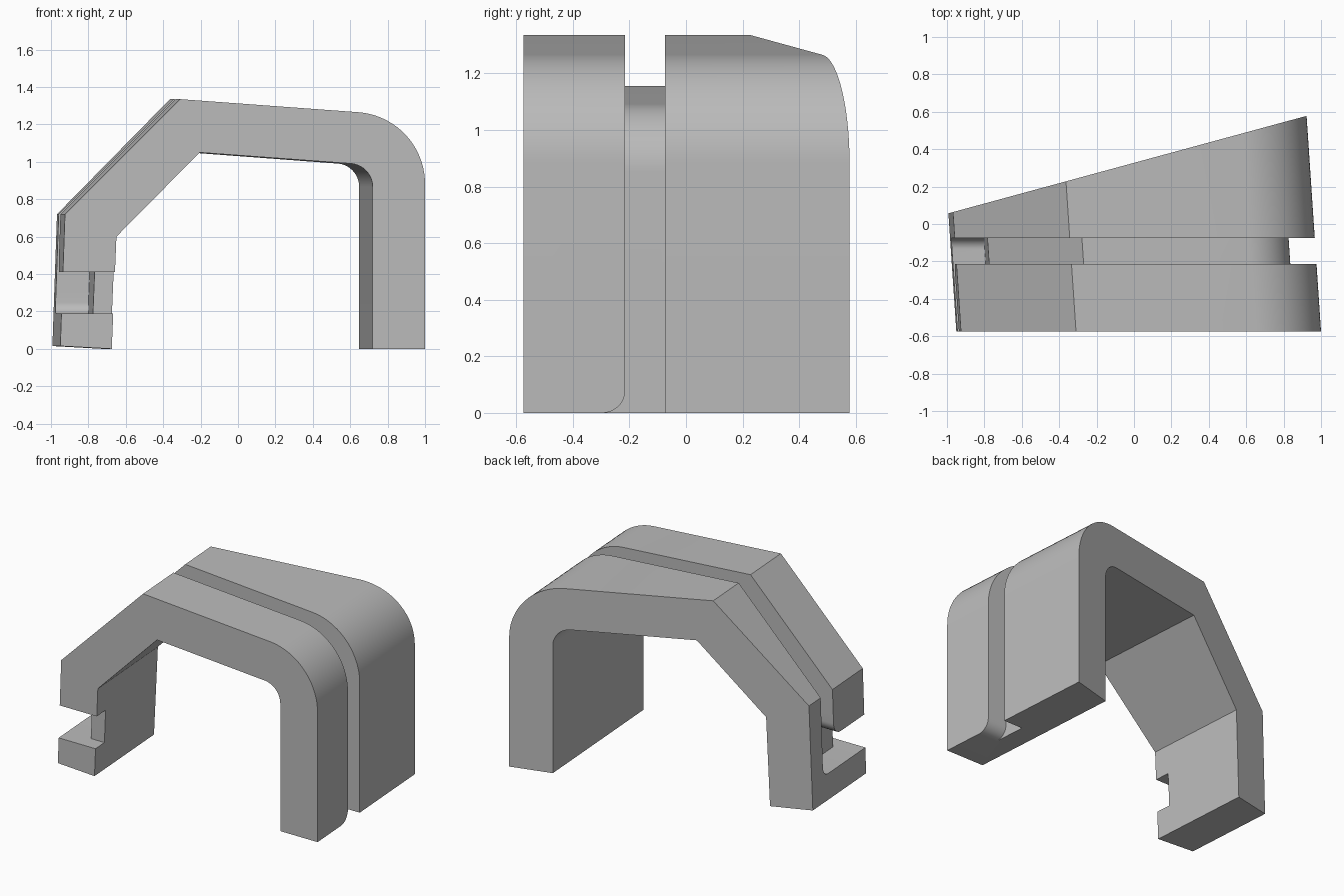
import bpy, bmesh
from math import sin, cos, pi
from mathutils import Vector

if "Cube" in bpy.data.objects:
    bpy.data.objects.remove(bpy.data.objects["Cube"])

FRONT, SKEW = -0.575, -0.067     # front plane, sideways drift per unit of depth
G0, G1 = -0.215, -0.075          # groove side walls

grey = bpy.data.materials.new("plain grey")
grey.use_nodes = True
grey.diffuse_color = (0.5, 0.5, 0.5, 1)
grey.node_tree.nodes["Principled BSDF"].inputs["Base Color"].default_value = (0.5, 0.5, 0.5, 1)


def rounded(a, corner, b, radius, steps=20):
    """Points of an arc that rounds a corner between the lines to a and b."""
    a, c, b = Vector(a), Vector(corner), Vector(b)
    u, v = (a - c).normalized(), (b - c).normalized()
    half = u.angle(v) / 2
    centre = c + (u + v).normalized() * radius / sin(half)
    reach = radius * cos(half) / sin(half)
    p, q = c + u * reach - centre, c + v * reach - centre
    sweep = pi - 2 * half
    return [tuple(centre + (p * sin((1 - t) * sweep) + q * sin(t * sweep)) / sin(sweep))
            for t in (i / steps for i in range(steps + 1))]


def prism(name, loop_a, loop_b):
    """Solid between two matching 3D loops."""
    bm = bmesh.new()
    a = [bm.verts.new(p) for p in loop_a]
    b = [bm.verts.new(p) for p in loop_b]
    bm.faces.new(a)
    bm.faces.new(b[::-1])
    for i in range(len(a)):
        j = (i + 1) % len(a)
        bm.faces.new((a[j], a[i], b[i], b[j]))
    bmesh.ops.recalc_face_normals(bm, faces=bm.faces)
    mesh = bpy.data.meshes.new(name)
    bm.to_mesh(mesh)
    bm.free()
    obj = bpy.data.objects.new(name, mesh)
    bpy.context.collection.objects.link(obj)
    mesh.materials.append(grey)
    return obj


def along_depth(name, outline, y0, y1):
    """Extrude an x-z outline along the slightly skewed depth axis."""
    at = lambda y: [(x + SKEW * (y - FRONT), y, z) for x, z in outline]
    return prism(name, at(y0), at(y1))


def sideways(name, outline, x_near, x_far):
    """Extrude a y-z outline sideways, ending on the surface x_near(y, z)."""
    return prism(name, [(x_near(y, z), y, z) for y, z in outline],
                 [(x_far, y, z) for y, z in outline])


# Arch body
outer = [(-0.95, 0.015), (-0.925, 0.72), (-0.31, 1.335)]
inner = [(-0.675, 0), (-0.65, 0.6), (-0.205, 1.05)]
outer += rounded(outer[-1], (1.0, 1.239), (1.0, 0), 0.385) + [(1.0, 0)]
inner += rounded(inner[-1], (0.72, 0.982), (0.72, 0), 0.125) + [(0.72, 0)]
body = along_depth("arch_body", outer + inner[::-1], FRONT, 0.8)

# Slanted back face
bm = bmesh.new()
bm.from_mesh(body.data)
cut = bmesh.ops.bisect_plane(bm, geom=bm.verts[:] + bm.edges[:] + bm.faces[:],
                             plane_co=(-1, 0.055, 0), plane_no=(-0.272, 1, 0), clear_outer=True)
bmesh.ops.contextual_create(bm, geom=[e for e in cut["geom_cut"] if isinstance(e, bmesh.types.BMEdge)])
bmesh.ops.recalc_face_normals(bm, faces=bm.faces)
bm.to_mesh(body.data)
bm.free()

# Groove running over the arch
floor = [(-0.764, 0.3), (-0.75, 0.644), (-0.245, 1.155)]
floor += rounded(floor[-1], (0.86, 1.074), (0.86, 0), 0.24) + [(0.86, -0.2)]
around = [(1.4, -0.2), (1.4, 1.7), (-1.4, 1.7), (-1.4, 0.3)]
cutters = [along_depth("groove_cutter", floor + around, G0, G1)]

# Groove turning forward on the left leg
LOW, HIGH, R = 0.188, 0.41, 0.08
lip = lambda z: rounded((G0, z + 1), (G0, z), (G0 - 1, z), R)


def lip_arc(z):
    """Rounded lower corner of the block in front of the groove."""
    return rounded((G0, z + 1), (G0, z), (G0 - 1, z), R, 12)


turn = [(-0.8, LOW)] + rounded((-0.8, LOW), (G1, LOW), (G1, 0.5), 0.06, 12)
turn += [(G1, 0.55), (G0, 0.55)] + lip_arc(HIGH) + [(-0.8, HIGH)]
leg_floor = lambda y, z: -0.764 + 0.0407 * (z - 0.3) + SKEW * (y - FRONT)
cutters.append(sideways("turn_cutter", turn, leg_floor, -1.4))

# Open mouth through the front of that leg
mouth = [(-0.8, LOW), (-0.47, LOW), (-0.47, HIGH), (-0.8, HIGH)]
cutters.append(sideways("mouth_cutter", mouth, lambda y, z: -0.5, -1.4))

# Rounded foot corner beside the groove on the other leg
foot = [(G1 - 0.03, -0.1), (G1 - 0.03, 0.12), (G0, 0.12)] + lip_arc(0) + [(G0 - R, -0.1)]
cutters.append(sideways("foot_cutter", foot, lambda y, z: 0.86 + SKEW * (y - FRONT), 1.4))

for cutter in cutters:
    mod = body.modifiers.new(cutter.name, "BOOLEAN")
    mod.operation, mod.solver, mod.object = "DIFFERENCE", "EXACT", cutter

# Bake the cuts, then smooth the bends
depsgraph = bpy.context.evaluated_depsgraph_get()
carved = bpy.data.meshes.new_from_object(body.evaluated_get(depsgraph))
body.modifiers.clear()
body.data = carved
for cutter in cutters:
    bpy.data.objects.remove(cutter)
bpy.ops.object.select_all(action="DESELECT")
body.select_set(True)
bpy.context.view_layer.objects.active = body
bpy.ops.object.shade_smooth_by_angle(angle=0.4)
